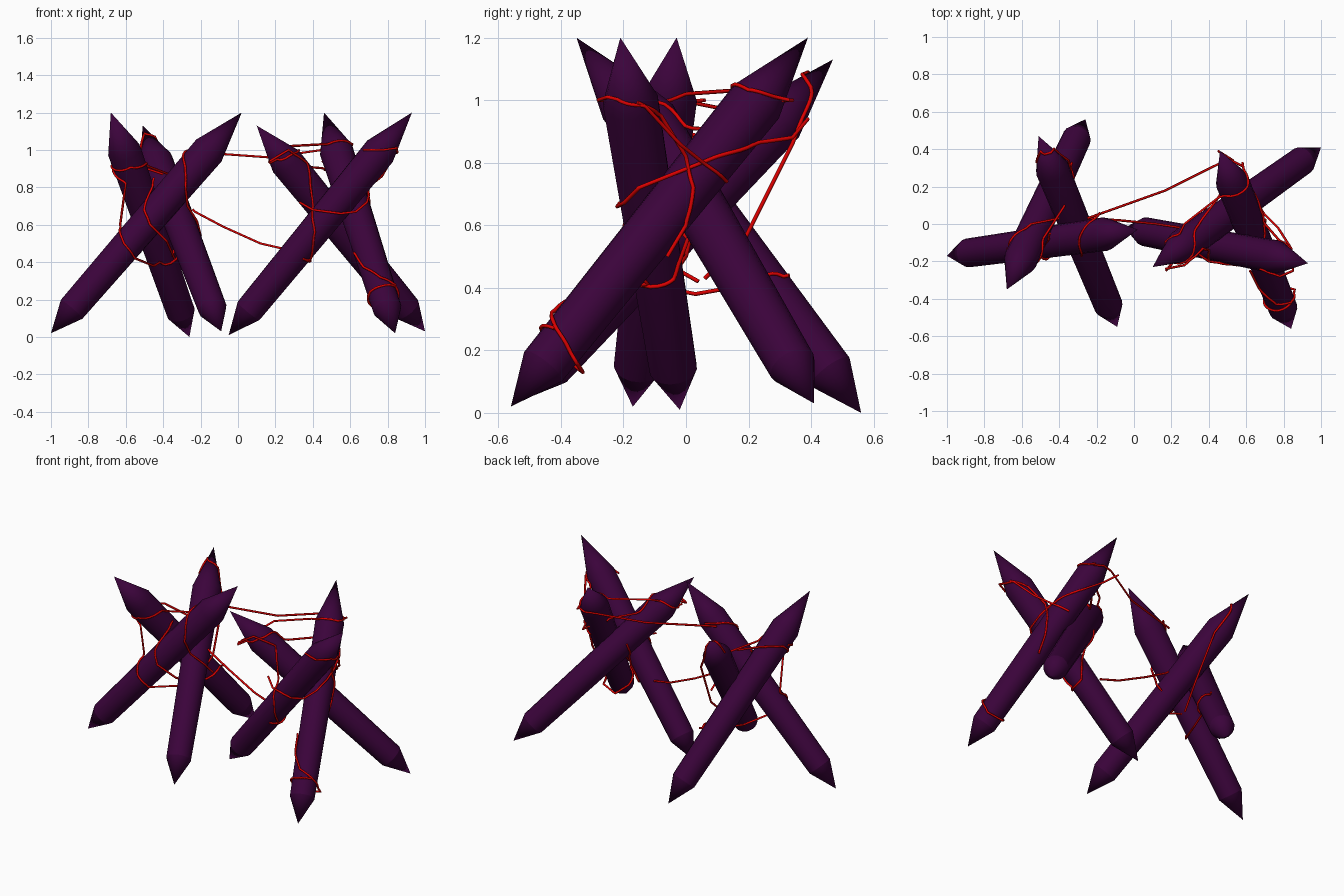
import bpy
import bmesh
from math import cos, sin, tau, radians
from mathutils import Vector

old = bpy.data.objects.get("Cube")
if old:
    bpy.data.objects.remove(old, do_unlink=True)


def make_material(name, rgb):
    mat = bpy.data.materials.new(name)
    mat.use_nodes = True
    colour = (*rgb, 1.0)
    mat.diffuse_color = colour
    mat.node_tree.nodes["Principled BSDF"].inputs["Base Color"].default_value = colour
    return mat


purple = make_material("dark purple", (0.043, 0.001, 0.043))
red = make_material("red thread", (0.72, 0.0, 0.0))

SIDES = 16
LOW_R, HIGH_R, LOW_TIP, HIGH_TIP = 0.077, 0.09, 0.17, 0.27
CORD = 0.0065
spikes = []


def spike(name, foot, tip):
    """Tapered bar between two points, sharpened at both ends."""
    foot, tip = Vector(foot), Vector(tip)
    spikes.append((foot, tip))
    axis = tip - foot
    turn = axis.to_track_quat("Z", "Y")
    bm = bmesh.new()

    def ring(radius, height):
        return [bm.verts.new(foot + turn @ Vector((radius * cos(tau * i / SIDES),
                                                   radius * sin(tau * i / SIDES), height)))
                for i in range(SIDES)]

    low, high = ring(LOW_R, LOW_TIP), ring(HIGH_R, axis.length - HIGH_TIP)
    point_low, point_high = bm.verts.new(foot), bm.verts.new(tip)
    for i in range(SIDES):
        j = (i + 1) % SIDES
        bm.faces.new((low[i], low[j], high[j], high[i]))
        bm.faces.new((point_low, low[j], low[i]))
        bm.faces.new((point_high, high[i], high[j]))
    mesh = bpy.data.meshes.new(name)
    bm.to_mesh(mesh)
    bm.free()
    mesh.materials.append(purple)
    obj = bpy.data.objects.new(name, mesh)
    bpy.context.collection.objects.link(obj)
    bpy.ops.object.select_all(action="DESELECT")
    obj.select_set(True)
    bpy.context.view_layer.objects.active = obj
    bpy.ops.object.shade_smooth_by_angle(angle=radians(23))


def lift(point):
    """Move a point that lies inside a spike out to its surface."""
    for foot, tip in spikes:
        axis = tip - foot
        length = axis.length
        axis.normalize()
        h = (point - foot).dot(axis)
        if not 0 < h < length:
            continue
        body = LOW_R + (HIGH_R - LOW_R) * h / length
        radius = body * min(1, h / LOW_TIP, (length - h) / HIGH_TIP) + CORD * 0.7
        centre = foot + axis * h
        out = point - centre
        if out.length < radius:
            point = centre + out.normalized() * radius
    return point


def thread(name, points, steps=8):
    """Thin cord through a few points, laid over the spikes it meets."""
    points = [Vector(p) for p in points]
    path = [lift(a.lerp(b, i / steps)) for a, b in zip(points, points[1:]) for i in range(steps)]
    path.append(lift(points[-1]))
    curve = bpy.data.curves.new(name, "CURVE")
    curve.dimensions = "3D"
    curve.bevel_depth = CORD
    curve.bevel_resolution = 1
    curve.use_fill_caps = True
    line = curve.splines.new("POLY")
    line.points.add(len(path) - 1)
    for p, co in zip(line.points, path):
        p.co = (*co, 1)
    curve.materials.append(red)
    bpy.context.collection.objects.link(bpy.data.objects.new(name, curve))


# Right tripod of crossed spikes
spike("right_side_spike", (-1.0, -0.17, 0.02), (0.02, -0.03, 1.2))
spike("right_back_spike", (-0.26, 0.56, 0.0), (-0.68, -0.35, 1.2))
spike("right_front_spike", (-0.09, -0.55, 0.03), (-0.51, 0.47, 1.13))

# Left tripod of crossed spikes
spike("left_side_spike", (-0.05, -0.02, 0.01), (0.93, -0.21, 1.2))
spike("left_front_spike", (0.84, -0.56, 0.02), (0.46, 0.39, 1.2))
spike("left_back_spike", (1.0, 0.41, 0.03), (0.1, -0.23, 1.13))

# Threads wound round the right tripod
thread("right_outer_thread", [
    (-0.4, 0.03, 0.87), (-0.55, 0, 0.92), (-0.66, -0.09, 0.92), (-0.66, -0.14, 0.88),
    (-0.6, -0.18, 0.82), (-0.63, -0.1, 0.6), (-0.61, -0.19, 0.5), (-0.55, -0.17, 0.42),
    (-0.45, 0.03, 0.38), (-0.4, 0.2, 0.41), (-0.33, 0.33, 0.44)])
thread("right_collar_thread", [
    (-0.66, -0.13, 0.92), (-0.58, -0.22, 0.92), (-0.5, -0.1, 0.92), (-0.37, 0.1, 0.87)])
thread("right_inner_thread", [
    (-0.45, -0.05, 0.85), (-0.5, -0.16, 0.68), (-0.47, -0.19, 0.6),
    (-0.38, -0.12, 0.51), (-0.34, 0.04, 0.42)])
thread("right_top_thread", [
    (-0.52, 0.33, 1.0), (-0.5, 0.39, 1.09), (-0.42, 0.39, 0.99),
    (-0.35, 0.34, 0.86), (-0.32, 0.19, 0.56), (-0.35, 0.06, 0.43)])
thread("right_hanging_thread", [
    (-0.18, 0.06, 1.0), (-0.28, -0.05, 0.99), (-0.28, -0.14, 0.91), (-0.28, -0.17, 0.8),
    (-0.27, -0.12, 0.7), (-0.22, -0.05, 0.62), (-0.2, 0.02, 0.54)])

# Threads strung between the tripods
thread("upper_bridge_thread", [
    (-0.25, 0.03, 0.99), (0.17, 0.18, 0.96), (0.45, 0.32, 1.0), (0.52, 0.34, 1.0),
    (0.58, 0.31, 1.0)])
thread("lower_bridge_thread", [
    (-0.25, 0.03, 0.68), (-0.08, 0.02, 0.59), (0.12, 0, 0.5), (0.25, -0.02, 0.47)])

# Threads wound round the left tripod
thread("left_hanging_thread", [
    (0.17, -0.24, 0.94), (0.27, -0.22, 1.0), (0.37, -0.13, 0.93), (0.4, -0.14, 0.72),
    (0.41, -0.2, 0.56), (0.38, -0.12, 0.42), (0.33, -0.12, 0.44)])
thread("left_inner_thread", [
    (0.4, 0.06, 0.72), (0.41, 0, 0.54), (0.38, -0.04, 0.43), (0.33, -0.12, 0.44)])
thread("left_top_thread", [
    (0.17, -0.2, 0.94), (0.27, 0, 1.02), (0.45, 0.14, 1.03), (0.6, 0.2, 1.03),
    (0.58, 0.33, 1.0)])
thread("left_cross_thread", [
    (0.17, -0.25, 0.93), (0.25, -0.16, 0.97), (0.36, 0.02, 0.91), (0.48, 0.18, 0.9)])
thread("left_waist_thread", [
    (0.33, -0.15, 0.72), (0.4, -0.2, 0.68), (0.55, -0.22, 0.66), (0.63, -0.2, 0.67),
    (0.69, -0.15, 0.72), (0.7, -0.05, 0.76), (0.69, 0.05, 0.8), (0.6, 0.2, 0.86),
    (0.53, 0.34, 0.88), (0.45, 0.39, 0.94)])
thread("left_side_thread", [
    (0.67, -0.24, 1.0), (0.78, -0.28, 1.0), (0.85, -0.25, 1.01), (0.84, -0.13, 0.98),
    (0.77, -0.02, 0.86), (0.62, 0.13, 0.74)])
thread("left_drop_thread", [
    (0.84, -0.16, 1.0), (0.77, -0.08, 0.95), (0.7, 0, 0.82), (0.69, 0.02, 0.72),
    (0.7, 0, 0.6), (0.7, -0.06, 0.5)])
thread("left_foot_thread", [
    (0.62, -0.25, 0.45), (0.68, -0.34, 0.37), (0.76, -0.43, 0.32), (0.84, -0.42, 0.28),
    (0.86, -0.35, 0.16), (0.76, -0.33, 0.13), (0.7, -0.39, 0.18), (0.71, -0.44, 0.24),
    (0.77, -0.46, 0.27), (0.84, -0.42, 0.27)])
